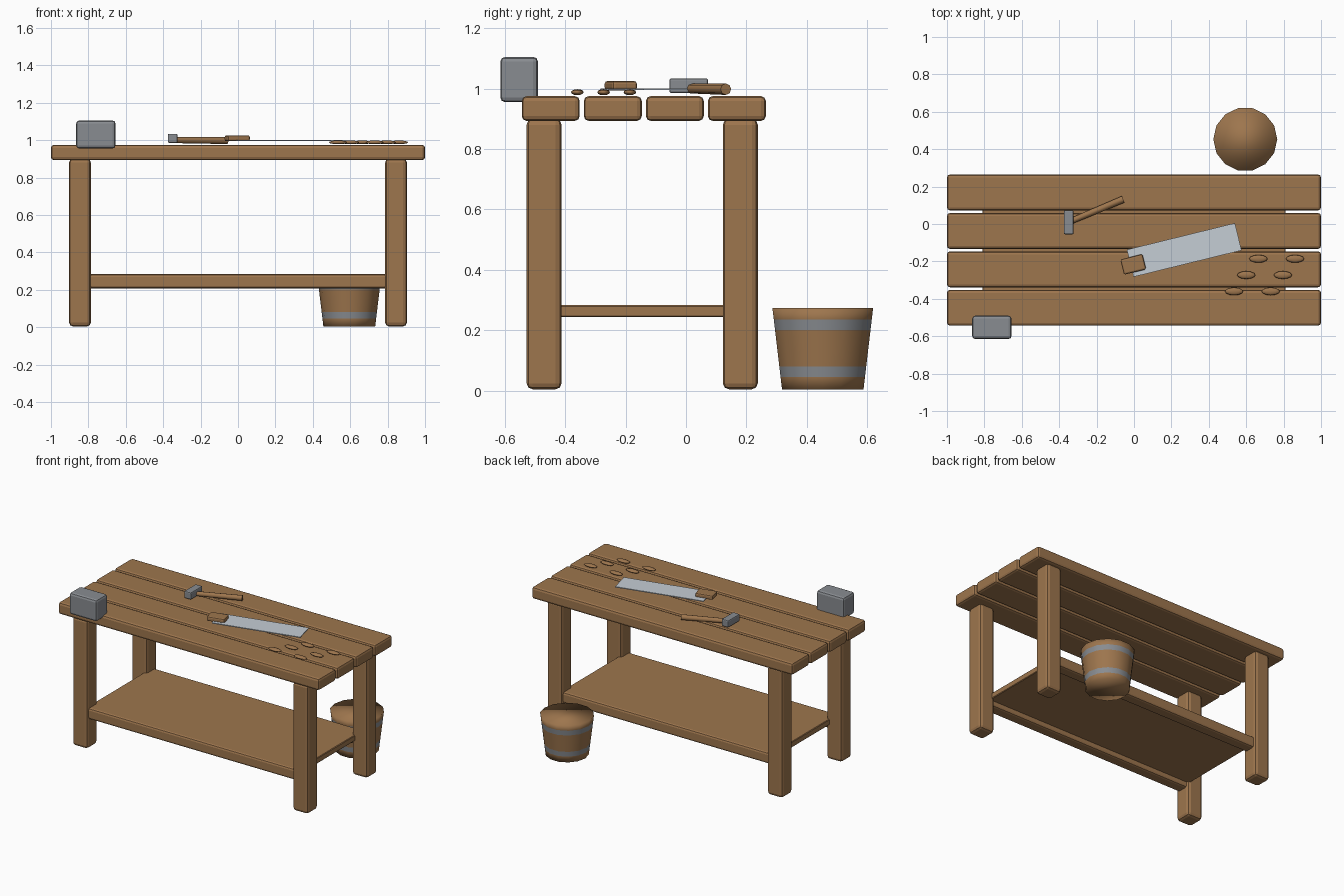
import bpy, bmesh, math
from mathutils import Vector

if "Cube" in bpy.data.objects:
    bpy.data.objects.remove(bpy.data.objects["Cube"])


def material(name, rgb):
    m = bpy.data.materials.new(name)
    m.diffuse_color = (*rgb, 1)
    m.use_nodes = True
    m.node_tree.nodes["Principled BSDF"].inputs["Base Color"].default_value = m.diffuse_color
    return m


wood = material("warm wood", (0.34, 0.18, 0.075))
iron = material("grey iron", (0.25, 0.265, 0.285))
steel = material("pale steel", (0.56, 0.61, 0.66))


def finish(name, bm, mats, smooth=None):
    bmesh.ops.recalc_face_normals(bm, faces=bm.faces)
    me = bpy.data.meshes.new(name)
    bm.to_mesh(me)
    bm.free()
    for m in mats:
        me.materials.append(m)
    ob = bpy.data.objects.new(name, me)
    bpy.context.collection.objects.link(ob)
    if smooth:
        me.shade_smooth()
    return ob


def box(name, lo, hi, mat, bevel=0.0, rot=0.0, segments=2):
    """Bevelled box between two corners, turned about its own centre."""
    lo, hi = Vector(lo), Vector(hi)
    bm = bmesh.new()
    bmesh.ops.create_cube(bm, size=1)
    bmesh.ops.scale(bm, vec=hi - lo, verts=bm.verts)
    ob = finish(name, bm, [mat])
    ob.location = (lo + hi) / 2
    ob.rotation_euler.z = rot
    if bevel:
        mod = ob.modifiers.new("rounded edges", 'BEVEL')
        mod.width = bevel
        mod.segments = segments
    return ob


# Table top: four planks
for i in range(4):
    y = -0.448 + i * 0.2055
    box(f"top_plank_{i + 1}", (-1, y - 0.096, 0.893), (1, y + 0.096, 0.975), wood, 0.016)

# Legs and lower rails
for side, y in (("front", -0.47), ("back", 0.18)):
    for end, x in (("left", -0.845), ("right", 0.845)):
        box(f"{side}_{end}_leg", (x - 0.058, y - 0.058, 0.004),
            (x + 0.058, y + 0.058, 0.9), wood, 0.02)
    box(f"{side}_rail", (-0.83, y - 0.04, 0.207), (0.83, y + 0.04, 0.283), wood, 0.014)

# Lower shelf
box("shelf", (-0.81, -0.45, 0.243), (0.81, 0.16, 0.283), wood, 0.004, segments=1)

# Iron block clamped on the front edge
box("vise_block", (-0.865, -0.615, 0.955), (-0.655, -0.49, 1.105), iron, 0.016)

# Hammer
box("hammer_head", (-0.375, -0.055, 0.985), (-0.323, 0.073, 1.034), iron, 0.007)
start, end = Vector((-0.34, 0.014, 1.0)), Vector((-0.058, 0.132, 0.998))
axis = end - start
bm = bmesh.new()
bmesh.ops.create_cone(bm, cap_ends=True, segments=8, radius1=0.016, radius2=0.019,
                      depth=axis.length)
handle = finish("hammer_handle", bm, [wood], smooth=True)
handle.data.set_sharp_from_angle(angle=math.radians(50))
handle.location = (start + end) / 2
handle.rotation_euler = axis.to_track_quat('Z', 'Y').to_euler()

# Saw
tilt = math.radians(13.8)
box("saw_blade", (-0.029, -0.214, 0.995), (0.566, -0.064, 1.001), steel, rot=tilt)
box("saw_handle", (-0.065, -0.258, 0.994), (0.057, -0.174, 1.025), wood, 0.009, tilt)

# Wood shavings in three rows
for i in range(6):
    row, col = divmod(i, 2)
    bm = bmesh.new()
    bmesh.ops.create_uvsphere(bm, u_segments=12, v_segments=6, radius=1)
    bmesh.ops.scale(bm, vec=(0.049, 0.021, 0.01), verts=bm.verts)
    chip = finish(f"shaving_{i + 1}", bm, [wood], smooth=True)
    chip.location = (0.535 + row * 0.065 + col * 0.196, -0.36 + row * 0.087, 0.988)

# Bucket: tapered solid with two iron bands coloured by height
levels = [0.003, 0.045, 0.08, 0.2, 0.235, 0.273]
sides = 14
bm = bmesh.new()
rings = []
for z in levels:
    r = 0.138 + 0.033 * z / 0.273
    rings.append([bm.verts.new((r * math.cos(2 * math.pi * k / sides),
                                r * math.sin(2 * math.pi * k / sides), z))
                  for k in range(sides)])
for n, (a, b) in enumerate(zip(rings, rings[1:])):
    for k in range(sides):
        j = (k + 1) % sides
        face = bm.faces.new((a[k], a[j], b[j], b[k]))
        face.material_index = 1 if n in (1, 3) else 0
bm.faces.new(rings[0][::-1])
bm.faces.new(rings[-1])
bucket = finish("bucket", bm, [wood, iron], smooth=True)
bucket.location = (0.595, 0.453, 0)
